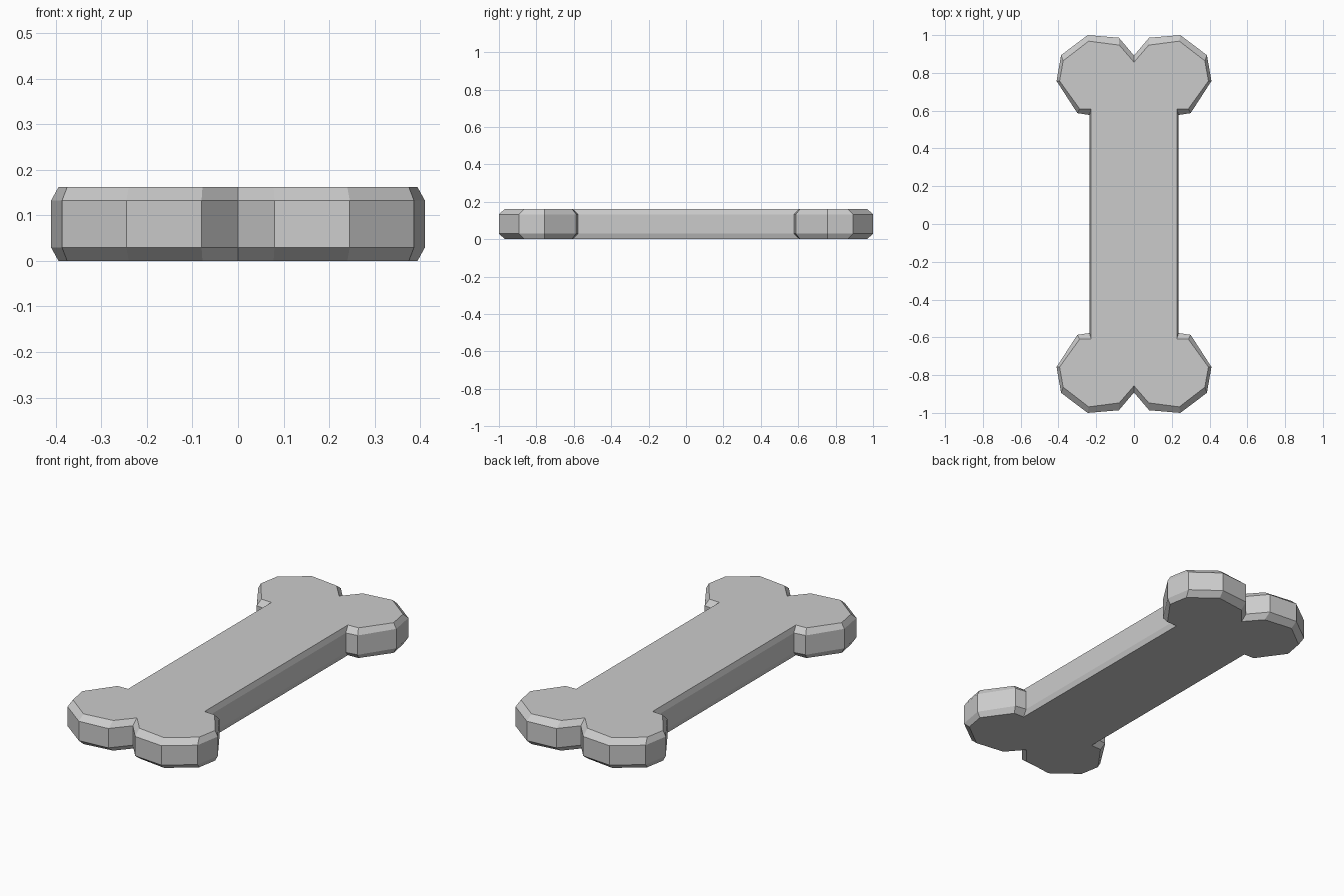
import bpy, bmesh

if "Cube" in bpy.data.objects:
    bpy.data.objects.remove(bpy.data.objects["Cube"])

# Quarter outline from end notch to shaft: outer edge xy, inset (chamfered) edge xy
QUARTER = [
    ((0.0, 0.892), (0.0, 0.857)),
    ((0.08, 0.986), (0.078, 0.947)),
    ((0.245, 1.0), (0.24, 0.968)),
    ((0.386, 0.894), (0.375, 0.864)),
    ((0.41, 0.757), (0.394, 0.757)),
    ((0.30, 0.587), (0.288, 0.61)),
    ((0.236, 0.577), (0.227, 0.608)),
]
HEIGHT, CHAMFER = 0.162, 0.029


def outline(k):
    """Mirror the quarter outline into a full clockwise loop."""
    q = [p[k] for p in QUARTER]
    right = q + [(x, -y) for x, y in reversed(q)]
    left = [(-x, y) for x, y in reversed(right[1:-1])]
    return right + left


# Stack of four loops: chamfered bottom, straight wall, chamfered top
bm = bmesh.new()
levels = [(1, 0.0), (0, CHAMFER), (0, HEIGHT - CHAMFER), (1, HEIGHT)]
rings = [[bm.verts.new((x, y, z)) for x, y in outline(k)] for k, z in levels]
for low, high in zip(rings, rings[1:]):
    n = len(low)
    for i in range(n):
        j = (i + 1) % n
        bm.faces.new((low[i], low[j], high[j], high[i]))

# Flat top and bottom
caps = [bm.faces.new(rings[0]), bm.faces.new(rings[-1])]
bmesh.ops.triangulate(bm, faces=caps)
bmesh.ops.recalc_face_normals(bm, faces=bm.faces)

mesh = bpy.data.meshes.new("bone")
bm.to_mesh(mesh)
bm.free()
bone = bpy.data.objects.new("bone", mesh)
bpy.context.collection.objects.link(bone)
